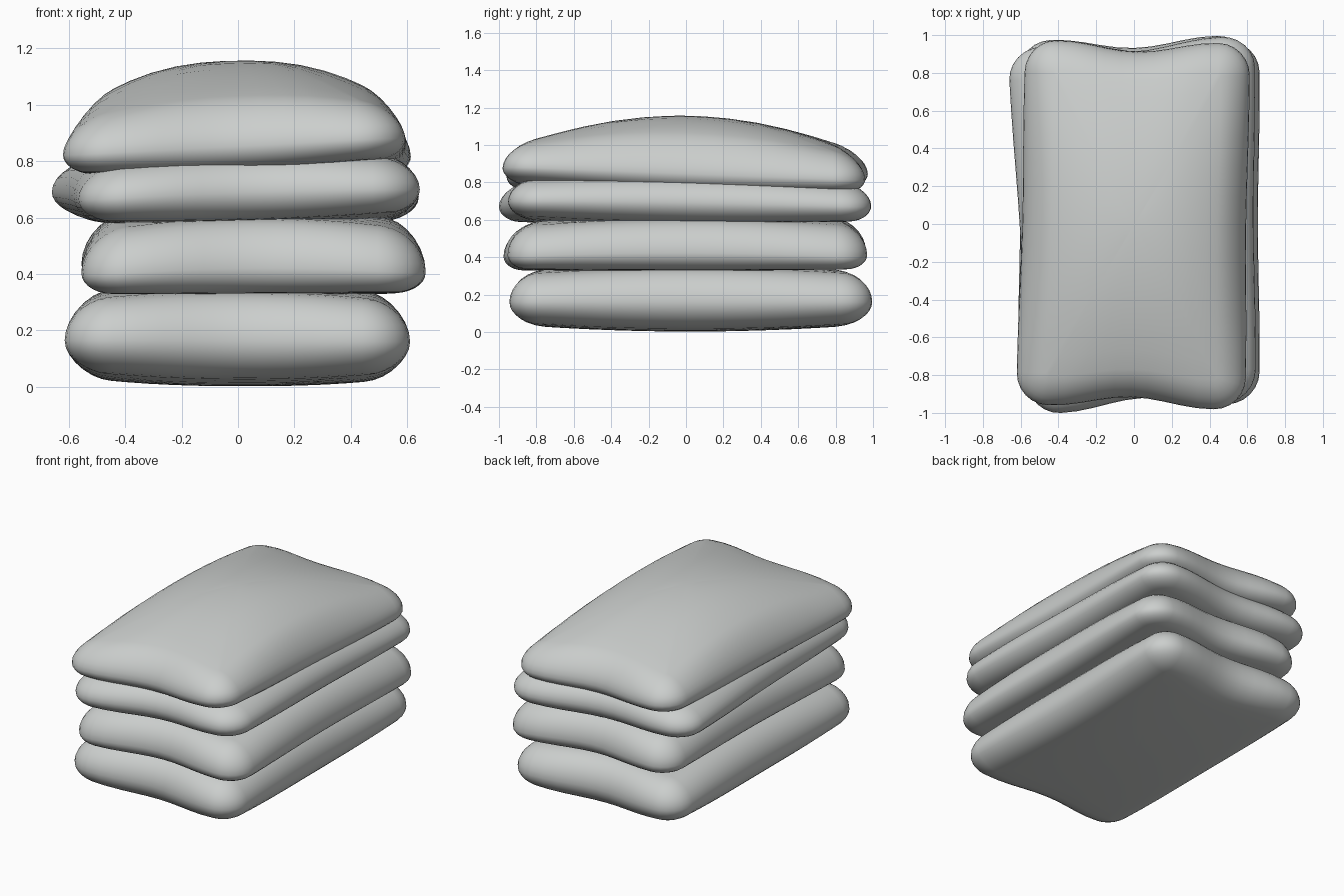
import bpy, bmesh
from math import cos, sin, pi
from mathutils import Vector

cube = bpy.data.objects.get("Cube")
if cube:
    bpy.data.objects.remove(cube, do_unlink=True)

grey = bpy.data.materials.new("pale_grey_cloth")
grey.use_nodes = True
colour = (0.6, 0.62, 0.61, 1)
grey.diffuse_color = colour
grey.node_tree.nodes["Principled BSDF"].inputs["Base Color"].default_value = colour

HALF_X, HALF_Y, CORNER = 0.61, 0.96, 0.17


def outline(inset, scale):
    """Rounded rectangle, inset by a distance and then scaled to the centre."""
    a, b, r = HALF_X - inset, HALF_Y - inset, CORNER - inset
    arcs = []
    for i, (sx, sy) in enumerate([(1, 1), (-1, 1), (-1, -1), (1, -1)]):
        for k in range(7):
            t = (i + k / 6) * pi / 2
            arcs.append(Vector((sx * (a - r) + r * cos(t), sy * (b - r) + r * sin(t))))
    points = []
    for i, p in enumerate(arcs):
        points.append(p * scale)
        if i % 7 == 6:  # fill the straight side up to the next corner
            q = arcs[(i + 1) % len(arcs)]
            points += [p.lerp(q, k / 10) * scale for k in range(1, 10)]
    return points


def pinch(t):
    return cos(pi * t / 1.4) ** 2 if abs(t) < 0.7 else 0


def half_profile(rim, side):
    """Rings from the seam to the middle of one panel; side is 1 for up, -1 for down."""
    width = min(abs(rim) * 1.25, 0.16)
    arc = [(width * (1 - cos(k * pi / 14)), 1, side * rim * sin(k * pi / 14))
           for k in range(1, 8)]
    return arc + [(width, f, side * rim) for f in (0.87, 0.7, 0.5, 0.3, 0.12)]


def cushion(name, rim_top, rim_bottom, crown_top, crown_bottom, arch, corners):
    front_left, front_right, back_right, back_left = map(Vector, corners)

    def place(x, y, z):
        u, v = x / HALF_X, y / HALF_Y
        crown = crown_top if z > 0 else -crown_bottom
        z *= 1 - 0.25 * u * u * v * v  # thinner at the corners
        z += crown * max(0, 1 - abs(u) ** 2.4) * max(0, 1 - v * v)
        z += arch * (1 - u * u * v * v)  # corners droop below the middle
        # sides draw in between the corners
        s = (u * (1 - 0.015 * pinch(v)) + 1) / 2
        t = (v * (1 - 0.055 * pinch(u)) + 1) / 2
        p = front_left.lerp(front_right, s).lerp(back_left.lerp(back_right, s), t)
        return p + Vector((0, 0, z))

    profile = half_profile(rim_bottom, -1)[::-1] + [(0, 1, 0)] + half_profile(rim_top, 1)

    bm = bmesh.new()
    rings = [[bm.verts.new(place(p.x, p.y, z)) for p in outline(d, f)]
             for d, f, z in profile]
    n = len(rings[0])
    for low, high in zip(rings, rings[1:]):
        for i in range(n):
            j = (i + 1) % n
            bm.faces.new((low[i], low[j], high[j], high[i]))
    for ring, z in ((rings[0], -rim_bottom), (rings[-1], rim_top)):
        centre = bm.verts.new(place(0, 0, z))
        for i in range(n):
            bm.faces.new((ring[i], ring[(i + 1) % n], centre))
    bmesh.ops.recalc_face_normals(bm, faces=bm.faces)
    for face in bm.faces:
        face.smooth = True
    mesh = bpy.data.meshes.new(name)
    bm.to_mesh(mesh)
    bm.free()
    mesh.materials.append(grey)
    bpy.context.collection.objects.link(bpy.data.objects.new(name, mesh))


# corners run front left, front right, back right, back left as seen from the front
cushion("bottom_cushion", 0.165, 0.125, 0.03, 0.035, 0,
        [(-.615, -.94, .165), (.61, -.945, .16), (.61, 1, .16), (-.61, .97, .165)])
cushion("lower_middle_cushion", 0.17, 0.085, 0.02, 0.02, 0.025,
        [(-.555, -.98, .39), (.665, -.95, .4), (.665, .97, .395), (-.555, .96, .43)])
cushion("upper_middle_cushion", 0.125, 0.09, 0.03, 0.03, 0.01,
        [(-.555, -1.01, .66), (.645, -.94, .7), (.64, 1, .665), (-.67, .93, .69)])
cushion("top_cushion", 0.125, 0.075, 0.19, 0.02, 0,
        [(-.625, -.955, .82), (.59, -.985, .885), (.615, .955, .81), (-.575, .975, .85)])
